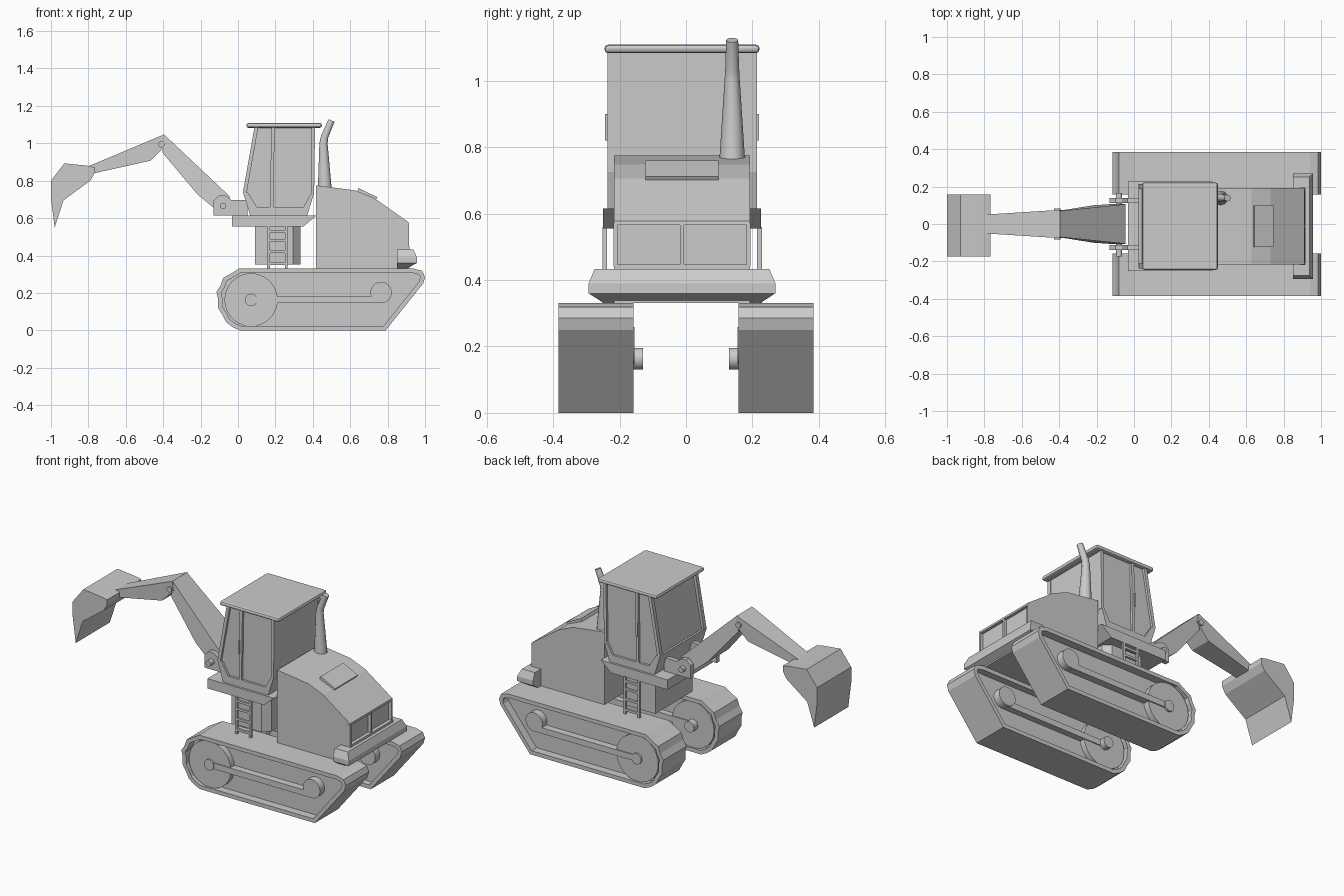
import bpy, bmesh, math
from mathutils import Vector

if "Cube" in bpy.data.objects:
    bpy.data.objects.remove(bpy.data.objects["Cube"])

C = -0.012   # centre line of the upper body


def finish(name, bm):
    bmesh.ops.recalc_face_normals(bm, faces=bm.faces)
    me = bpy.data.meshes.new(name)
    bm.to_mesh(me)
    bm.free()
    ob = bpy.data.objects.new(name, me)
    bpy.context.collection.objects.link(ob)
    return ob


def loft(name, loops):
    """Join equal-length vertex loops and cap both ends."""
    bm = bmesh.new()
    rings = [[bm.verts.new(p) for p in l] for l in loops]
    n = len(rings[0])
    for a, b in zip(rings, rings[1:]):
        for i in range(n):
            j = (i + 1) % n
            bm.faces.new((a[i], a[j], b[j], b[i]))
    bm.faces.new(rings[0])
    bm.faces.new(rings[-1])
    return finish(name, bm)


def prism(name, pts, y0, y1):
    return loft(name, [[(x, y, z) for x, z in pts] for y in (y0, y1)])


def tapered(name, pts, yc):
    """Side profile of (x, z, half width)."""
    return loft(name, [[(x, yc + s * w, z) for x, z, w in pts] for s in (-1, 1)])


def box(name, x0, x1, y0, y1, z0, z1):
    return prism(name, [(x0, z0), (x1, z0), (x1, z1), (x0, z1)], y0, y1)


def bar(name, p, q, w, y0, y1):
    p, q = Vector(p), Vector(q)
    d = (q - p).normalized() * w / 2
    n = Vector((-d.y, d.x))
    return prism(name, [p + n, q + n, q - n, p - n], y0, y1)


def disc(name, x, z, r, y0, y1, n=32):
    bpy.ops.mesh.primitive_cylinder_add(vertices=n, radius=r, depth=abs(y1 - y0),
        location=(x, (y0 + y1) / 2, z), rotation=(math.pi / 2, 0, 0))
    ob = bpy.context.object
    ob.name = name
    bpy.ops.object.shade_smooth_by_angle()
    return ob


def inset(pts, t):
    """Mitred inward offset of a clockwise outline."""
    out = []
    for i, p in enumerate(pts):
        p = Vector(p)
        a = (p - Vector(pts[i - 1])).normalized()
        b = (Vector(pts[(i + 1) % len(pts)]) - p).normalized()
        na, nb = Vector((a.y, -a.x)), Vector((b.y, -b.x))
        out.append(p + (na + nb) * t / (1 + na.dot(nb)))
    return out


def band(name, pts, t, y0, y1):
    bm = bmesh.new()
    inner = inset(pts, t)
    r = [[bm.verts.new((p[0], y, p[1])) for p in l]
         for l, y in ((pts, y0), (pts, y1), (inner, y1), (inner, y0))]
    for k in range(4):
        a, b = r[k], r[(k + 1) % 4]
        for i in range(len(pts)):
            j = (i + 1) % len(pts)
            bm.faces.new((a[i], a[j], b[j], b[i]))
    return finish(name, bm)


# Crawler tracks
track = [(0.01, 0), (-0.03, 0.018), (-0.065, 0.045), (-0.085, 0.085), (-0.107, 0.12),
         (-0.106, 0.165), (-0.115, 0.205), (-0.093, 0.24), (-0.08, 0.28), (-0.04, 0.302),
         (0.005, 0.33), (0.94, 0.33), (0.985, 0.318), (1.0, 0.285), (0.99, 0.25), (0.79, 0)]
for s, side in ((-1, "front"), (1, "back")):
    band(side + "_track", track, 0.024, s * 0.158, s * 0.384)
    prism(side + "_track_plate", inset(track, 0.022), s * 0.20, s * 0.335)
    disc(side + "_drive_wheel", 0.07, 0.163, 0.142, s * 0.168, s * 0.372, 40)
    disc(side + "_axle_hub", 0.07, 0.163, 0.033, s * 0.13, s * 0.383, 24)
    disc(side + "_idler", 0.765, 0.202, 0.057, s * 0.155, s * 0.38)
    bar(side + "_track_beam", (0.08, 0.163), (0.75, 0.163), 0.036, s * 0.162, s * 0.379)

# Pedestal and cab floor
loft("pedestal", [[(0.09, C - 0.18, z), (0.295, C - 0.18, z), (0.335, C - 0.14, z),
                   (0.335, C + 0.14, z), (0.295, C + 0.18, z), (0.09, C + 0.18, z)]
                  for z in (0.352, 0.57)])
prism("cab_floor", [(-0.033, 0.555), (0.35, 0.555), (0.42, 0.615), (-0.033, 0.615)],
      C - 0.238, C + 0.238)

# Ladders on both sides
for s, side in ((-1, "front"), (1, "back")):
    y0, y1 = C + s * 0.226, C + s * 0.24
    for x in (0.163, 0.257):
        box(side + "_ladder_rail", x - 0.007, x + 0.007, y0, y1, 0.325, 0.56)
    for z in (0.355, 0.42, 0.482, 0.53):
        box(side + "_ladder_rung", 0.165, 0.255, y0, y1, z - 0.007, z + 0.007)

# Engine housing with recessed rear grilles
prism("engine_housing", [(0.418, 0.33), (0.418, 0.775), (0.628, 0.748), (0.73, 0.706),
      (0.912, 0.578), (0.913, 0.565), (0.895, 0.565), (0.895, 0.447), (0.917, 0.447),
      (0.917, 0.33)], C - 0.205, C + 0.205)
for y in (-0.2, 0, 0.2):
    box("grille_post", 0.89, 0.914, C + y - 0.006, C + y + 0.006, 0.44, 0.57)
prism("hood_vent", [(0.635, 0.735), (0.645, 0.76), (0.745, 0.712), (0.732, 0.69)],
      C - 0.11, C + 0.11)

# Rear bumper
loft("rear_bumper", [[(0.85, C - w, z), (x, C - w, z), (x, C + w, z), (0.85, C + w, z)]
     for z, x, w in ((0.33, 0.9, 0.235), (0.36, 0.957, 0.281),
                     (0.39, 0.957, 0.281), (0.433, 0.937, 0.263))])

# Exhaust stack
cu = bpy.data.curves.new("exhaust", "CURVE")
cu.dimensions = "3D"
cu.bevel_depth = 1
cu.bevel_resolution = 3
cu.use_fill_caps = True
sp = cu.splines.new("POLY")
path = [(0.464, 0.755, 0.039), (0.457, 1.0, 0.023), (0.463, 1.035, 0.021), (0.5, 1.122, 0.018)]
sp.points.add(len(path) - 1)
for p, (x, z, r) in zip(sp.points, path):
    p.co = (x, 0.139, z, 1)
    p.radius = r
sp.use_smooth = True
bpy.context.collection.objects.link(bpy.data.objects.new("exhaust", cu))

# Cab: glazed core, lower shell, pillars and roof
prism("cab_glass", [(0.068, 0.62), (0.043, 0.743), (0.107, 1.09), (0.41, 1.09),
      (0.405, 0.727), (0.37, 0.62)], C - 0.211, C + 0.211)
prism("cab_lower_shell", [(0.065, 0.615), (0.025, 0.743), (0.055, 0.735), (0.1, 0.66),
      (0.35, 0.66), (0.395, 0.74), (0.405, 0.727), (0.37, 0.615)], C - 0.225, C + 0.225)
for s, side in ((-1, "front"), (1, "back")):
    y0, y1 = C + s * 0.2, C + s * 0.225
    bar(side + "_windscreen_pillar", (0.036, 0.735), (0.099, 1.09), 0.02, y0, y1)
    bar(side + "_door_pillar", (0.18, 0.65), (0.187, 1.09), 0.018, y0, y1)
    bar(side + "_rear_pillar", (0.398, 0.725), (0.403, 1.09), 0.018, y0, y1)
    box(side + "_door_handle", 0.172, 0.18, C + s * 0.2, C + s * 0.232, 0.82, 0.9)
bar("windscreen_header", (0.098, 1.065), (0.102, 1.09), 0.02, C - 0.21, C + 0.21)
roof = box("cab_roof", 0.045, 0.448, C - 0.233, C + 0.233, 1.083, 1.108)
bv = roof.modifiers.new("rounded_corners", "BEVEL")
bv.width, bv.segments = 0.01, 2

# Boom bracket and pins
for s, side in ((-1, "front"), (1, "back")):
    prism(side + "_boom_bracket", [(-0.13, 0.615), (-0.13, 0.695), (-0.1, 0.722),
          (-0.065, 0.72), (-0.035, 0.697), (0.05, 0.697), (0.05, 0.615)],
          s * 0.112, s * 0.14)
disc("boom_pin", -0.08, 0.665, 0.017, -0.175, 0.165, 20)
disc("elbow_pin", -0.41, 0.995, 0.017, -0.082, 0.082, 20)

# Boom, arm and bucket
tapered("boom", [(-0.395, 1.047, 0.07), (-0.045, 0.717, 0.106), (-0.045, 0.65, 0.106),
        (-0.13, 0.655, 0.106), (-0.217, 0.727, 0.1), (-0.404, 0.95, 0.07)], 0)
tapered("arm", [(-0.80, 0.877, 0.05), (-0.42, 1.037, 0.074), (-0.395, 1.047, 0.074),
        (-0.385, 0.99, 0.074), (-0.468, 0.907, 0.068), (-0.79, 0.835, 0.05)], 0)
prism("bucket", [(-1.0, 0.80), (-0.928, 0.893), (-0.805, 0.88), (-0.767, 0.872),
      (-0.767, 0.84), (-0.79, 0.80), (-0.933, 0.695), (-0.98, 0.55), (-1.0, 0.706)],
      -0.173, 0.158)
